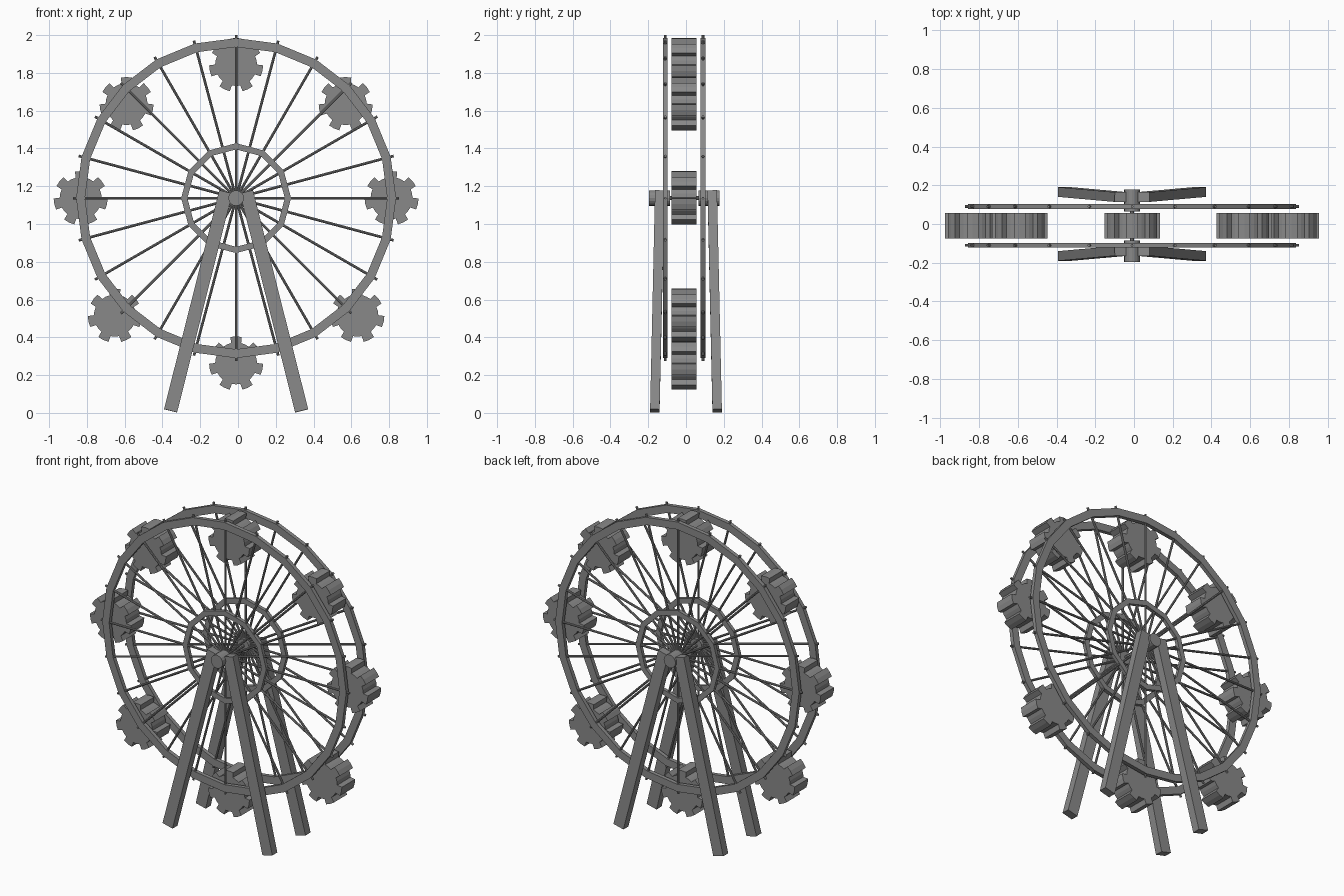
import bpy, bmesh
from math import sin, cos, pi, radians
from mathutils import Vector, Matrix

cube = bpy.data.objects.get("Cube")
if cube:
    bpy.data.objects.remove(cube, do_unlink=True)

grey = bpy.data.materials.new("steel grey")
grey.use_nodes = True
grey.diffuse_color = (0.25, 0.25, 0.25, 1)
grey.node_tree.nodes["Principled BSDF"].inputs["Base Color"].default_value = (0.25, 0.25, 0.25, 1)

HUB = Vector((-0.01, -0.01, 1.137))
WHEEL_SIDES = {"front": -0.1, "back": 0.1}


def finish(name, bm):
    bmesh.ops.recalc_face_normals(bm, faces=bm.faces)
    mesh = bpy.data.meshes.new(name)
    bm.to_mesh(mesh)
    bm.free()
    mesh.materials.append(grey)
    obj = bpy.data.objects.new(name, mesh)
    bpy.context.collection.objects.link(obj)
    return obj


def polar(radius, angle, y=0):
    return Vector((radius * sin(angle), y, radius * cos(angle)))


def ring(name, sides, outer, inner, y, width):
    """Faceted hoop with a rectangular section."""
    bm = bmesh.new()
    section = [(outer, -1), (outer, 1), (inner, 1), (inner, -1)]
    loops = [[bm.verts.new(HUB + polar(r, 2 * pi * i / sides, y + s * width / 2))
              for r, s in section] for i in range(sides)]
    for i, a in enumerate(loops):
        b = loops[(i + 1) % sides]
        for k in range(4):
            m = (k + 1) % 4
            bm.faces.new((a[k], a[m], b[m], b[k]))
    return finish(name, bm)


def add_rod(bm, start, end, radius, sides):
    axis = end - start
    turn = axis.to_track_quat("Z", "Y").to_matrix().to_4x4()
    bmesh.ops.create_cone(bm, cap_ends=True, segments=sides, radius1=radius, radius2=radius,
                          depth=axis.length, matrix=Matrix.Translation((start + end) / 2) @ turn)


def cabin(name, centre, width):
    """Seven-toothed gear-shaped cabin with one tooth pointing up."""
    bm = bmesh.new()
    tooth = [(0.111, -14), (0.143, -12), (0.143, 0), (0.143, 12), (0.111, 14), (0.111, 180 / 7)]
    outline = [centre + polar(r, 2 * pi * i / 7 + radians(a), -width / 2)
               for i in range(7) for r, a in tooth]
    face = bm.faces.new([bm.verts.new(p) for p in outline])
    result = bmesh.ops.extrude_face_region(bm, geom=[face])
    moved = [v for v in result["geom"] if isinstance(v, bmesh.types.BMVert)]
    bmesh.ops.translate(bm, verts=moved, vec=(0, width, 0))
    return finish(name, bm)


def leg(name, bottom, top):
    """Square-cut beam leaning towards the hub."""
    bm = bmesh.new()
    up = (top - bottom).normalized()
    side = Vector((0, 1, 0)).cross(up).normalized()
    depth = up.cross(side)
    turn = Matrix((side, depth, up)).transposed().to_4x4()
    size = Matrix.Diagonal((0.071, 0.05, (top - bottom).length, 1))
    bmesh.ops.create_cube(bm, size=1, matrix=Matrix.Translation((top + bottom) / 2) @ turn @ size)
    return finish(name, bm)


# Two wheels: rims, inner hoops and spokes
for side, y in WHEEL_SIDES.items():
    ring(side + "_rim", 24, 0.847, 0.8, y, 0.025)
    ring(side + "_inner_hoop", 12, 0.291, 0.258, y, 0.022)
    bm = bmesh.new()
    for i in range(24):
        add_rod(bm, HUB + Vector((0, y, 0)), HUB + polar(0.863, 2 * pi * i / 24, y), 0.007, 8)
    finish(side + "_spokes", bm)

# Hub drums and the thin axle joining them
for side, s in (("front", -1), ("back", 1)):
    bm = bmesh.new()
    add_rod(bm, HUB + Vector((0, s * 0.075, 0)), HUB + Vector((0, s * 0.187, 0)), 0.041, 16)
    finish(side + "_hub", bm)
bm = bmesh.new()
add_rod(bm, HUB - Vector((0, 0.1, 0)), HUB + Vector((0, 0.1, 0)), 0.01, 8)
finish("axle", bm)

# Cabins hang between the wheels, mirrored left and right
cabin("top_cabin", HUB + Vector((0, 0, 0.705)), 0.132)
cabin("bottom_cabin", HUB + Vector((0, 0, -0.875)), 0.132)
for label, x, z in (("upper", 0.58, 0.498), ("middle", 0.823, 0), ("lower", 0.642, -0.622)):
    for side, s in (("left", 1), ("right", -1)):
        cabin(f"{label}_{side}_cabin", HUB + Vector((s * x, 0, z)), 0.132)

# Four splayed support legs
for end, sy in (("front", -1), ("back", 1)):
    for side, sx in (("left", 1), ("right", -1)):
        leg(f"{end}_{side}_leg",
            Vector((HUB.x + sx * 0.347, sy * 0.165, 0.011)),
            Vector((HUB.x + sx * 0.055, sy * 0.139, 1.17)))
